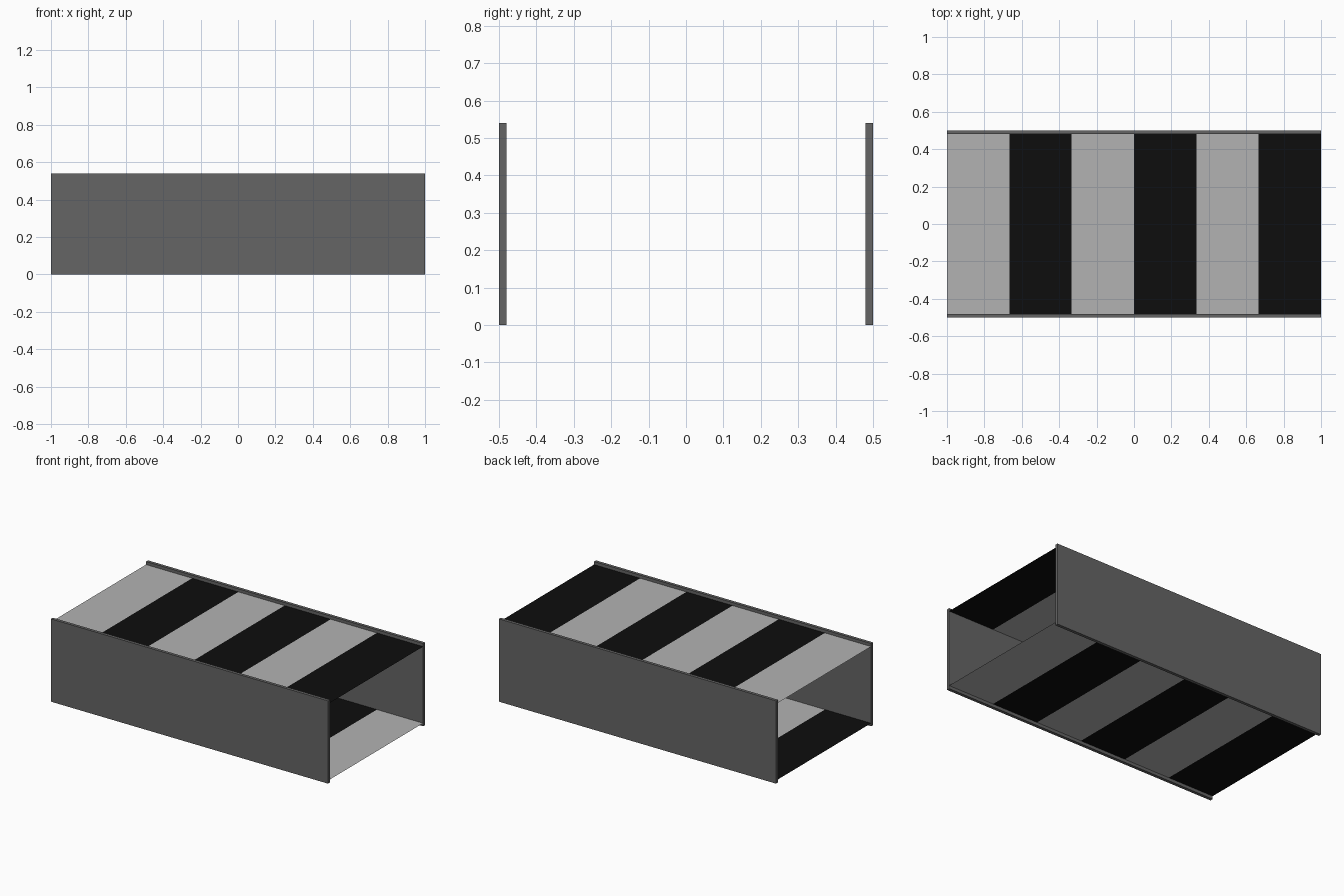
import bpy, bmesh

if "Cube" in bpy.data.objects:
    bpy.data.objects.remove(bpy.data.objects["Cube"])

LENGTH, WIDTH, HEIGHT = 2.0, 1.0, 0.54
PANEL, INSET, STRIPES = 0.02, 0.02, 6


def material(name, value):
    mat = bpy.data.materials.new(name)
    mat.diffuse_color = (value, value, value, 1)
    mat.use_nodes = True
    mat.node_tree.nodes["Principled BSDF"].inputs["Base Color"].default_value = mat.diffuse_color
    return mat


dark_grey = material("dark_grey", 0.13)
light_grey = material("light_grey", 0.45)
black = material("black", 0.004)


def add_object(name, bm, mats):
    mesh = bpy.data.meshes.new(name)
    bm.to_mesh(mesh)
    bm.free()
    for mat in mats:
        mesh.materials.append(mat)
    obj = bpy.data.objects.new(name, mesh)
    bpy.context.collection.objects.link(obj)
    return obj


def side_panel(name, side):
    bm = bmesh.new()
    bmesh.ops.create_cube(bm, size=1)
    bmesh.ops.scale(bm, vec=(LENGTH, PANEL, HEIGHT), verts=bm.verts)
    y = side * (WIDTH - PANEL) / 2
    bmesh.ops.translate(bm, vec=(0, y, HEIGHT / 2), verts=bm.verts)
    return add_object(name, bm, [dark_grey])


def belt(name, z, up, first):
    # thin striped sheet, facing outwards
    bm = bmesh.new()
    half = WIDTH / 2 - PANEL
    rows = []
    for i in range(STRIPES + 1):
        x = -LENGTH / 2 + i * LENGTH / STRIPES
        rows.append([bm.verts.new((x, y, z)) for y in (-half, half)])
    for i, (a, b) in enumerate(zip(rows, rows[1:])):
        loop = [a[0], b[0], b[1], a[1]]
        face = bm.faces.new(loop if up else loop[::-1])
        face.material_index = (i + first) % 2
    return add_object(name, bm, [light_grey, black])


# Upright side panels
side_panel("front_panel", -1)
side_panel("back_panel", 1)

# Upper and lower runs of the belt, with opposite stripe order
belt("upper_belt", HEIGHT - INSET, True, 0)
belt("lower_belt", INSET, False, 1)
